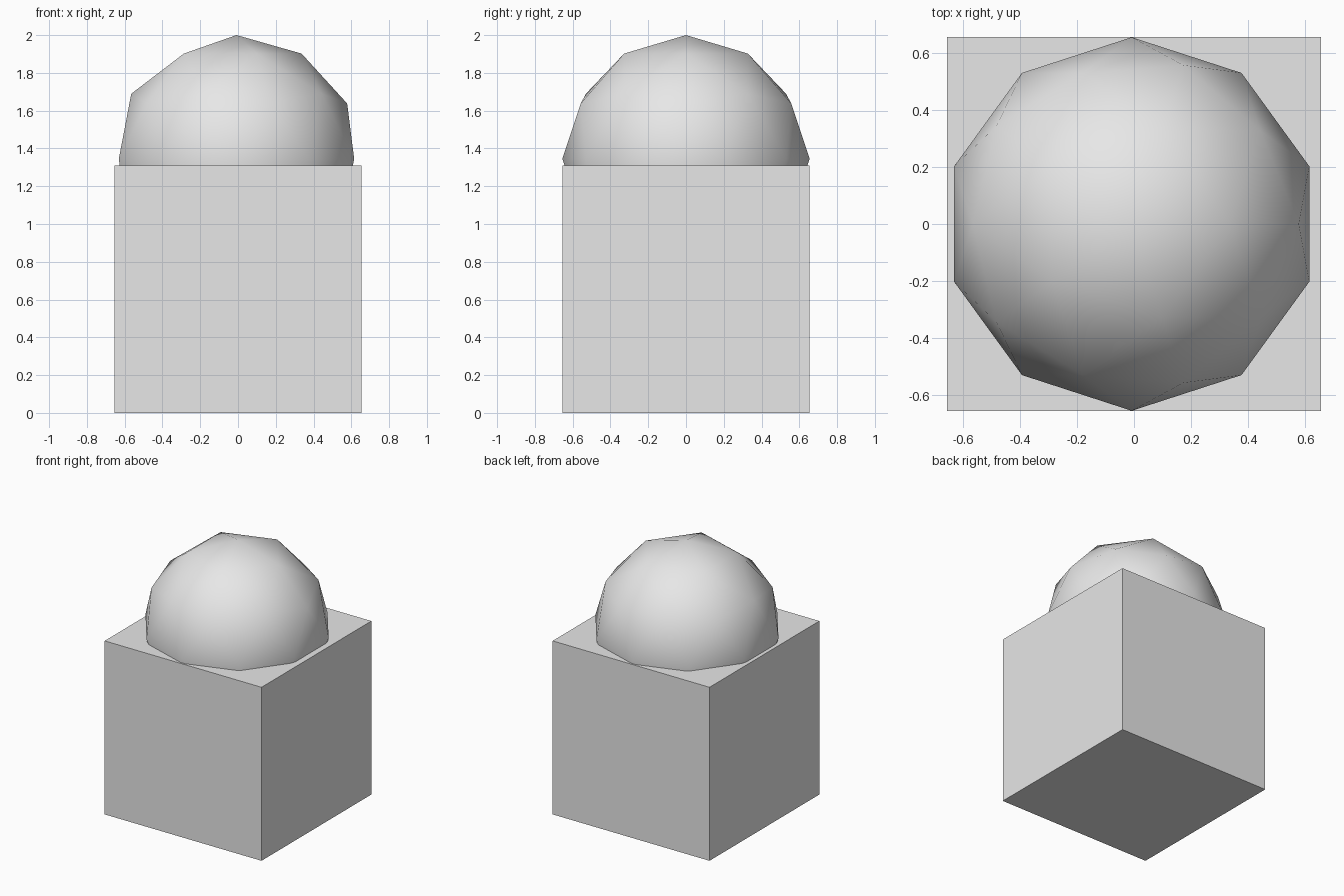
import bpy

# Remove the default cube
old = bpy.data.objects.get("Cube")
if old:
    bpy.data.objects.remove(old, do_unlink=True)

SIZE = 1.31          # edge of the block, also the dome's diameter
RADIUS = SIZE / 2

# Single plain grey
grey = bpy.data.materials.new("plain grey")
grey.use_nodes = True
color = (0.8, 0.8, 0.8, 1)
grey.diffuse_color = color
grey.node_tree.nodes["Principled BSDF"].inputs["Base Color"].default_value = color


def finish(name):
    obj = bpy.context.object
    obj.name = obj.data.name = name
    obj.data.materials.append(grey)
    return obj


# Square block
bpy.ops.mesh.primitive_cube_add(size=SIZE, location=(0, 0, RADIUS))
finish("base_block")

# Faceted ball sunk halfway into the block, with softly blended facets
bpy.ops.mesh.primitive_ico_sphere_add(
    subdivisions=2, radius=RADIUS, location=(-0.008, 0, 2 - RADIUS))
finish("ball")
bpy.ops.object.shade_smooth_by_angle()
